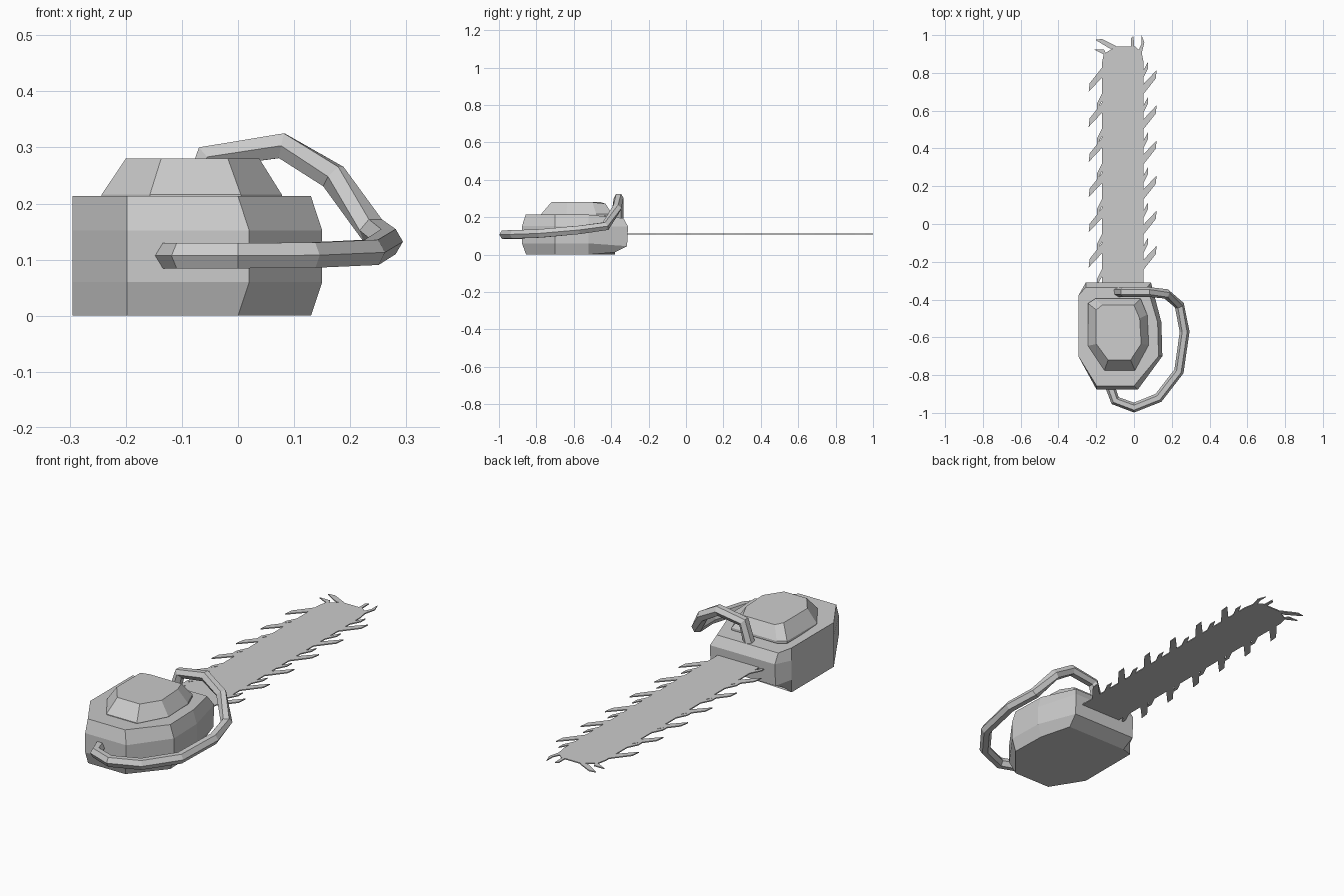
import bpy, bmesh
from mathutils import Vector

if "Cube" in bpy.data.objects:
    bpy.data.objects.remove(bpy.data.objects["Cube"])

GREY = (0.6, 0.6, 0.6, 1)
grey = bpy.data.materials.new("plain grey")
grey.use_nodes = True
grey.diffuse_color = GREY
grey.node_tree.nodes["Principled BSDF"].inputs["Base Color"].default_value = GREY


def finish(name, bm):
    bmesh.ops.recalc_face_normals(bm, faces=bm.faces[:])
    mesh = bpy.data.meshes.new(name)
    bm.to_mesh(mesh)
    bm.free()
    mesh.materials.append(grey)
    obj = bpy.data.objects.new(name, mesh)
    bpy.context.collection.objects.link(obj)
    return obj


def loft(name, rings):
    """Skin a stack of equal-length rings and cap both ends."""
    bm = bmesh.new()
    loops = [[bm.verts.new(p) for p in ring] for ring in rings]
    for a, b in zip(loops, loops[1:]):
        for i in range(len(a)):
            j = (i + 1) % len(a)
            bm.faces.new((a[i], a[j], b[j], b[i]))
    bm.faces.new(loops[0][::-1])
    bm.faces.new(loops[-1])
    return finish(name, bm)


def plates(name, outlines, z, thick):
    """Flat cut-out plates of even thickness."""
    bm = bmesh.new()
    for outline in outlines:
        face = bm.faces.new([bm.verts.new((x, y, z)) for x, y in outline])
        top = bmesh.ops.extrude_face_region(bm, geom=[face])["geom"]
        bmesh.ops.translate(bm, vec=(0, 0, thick),
                            verts=[v for v in top if isinstance(v, bmesh.types.BMVert)])
    return finish(name, bm)


# Engine housing: one outline, pulled in at the right, front and back per level
OUTLINE = [(-0.198, -0.877), (0.02, -0.877), (0.15, -0.70), (0.145, -0.52),
           (0.09, -0.31), (-0.255, -0.31), (-0.295, -0.38), (-0.295, -0.70)]


def housing_ring(z, back_z, side, front, back):
    ring = []
    for x, y in OUTLINE:
        level = z
        if x > 0:
            x -= side
        if y < -0.8:
            y += front
        elif y > -0.35:
            y, level = y - back, back_z
        ring.append((x, y, level))
    return ring


loft("engine_housing", [
    housing_ring(0.0, 0.012, 0.02, 0.022, 0.07),
    housing_ring(0.06, 0.045, 0.0, 0.0, 0.005),
    housing_ring(0.152, 0.15, 0.0, 0.0, 0.0),
    housing_ring(0.213, 0.195, 0.02, 0.02, 0.025),
])

# Raised cover on the housing
COVER_BASE = [(-0.157, -0.775), (0.005, -0.775), (0.078, -0.64), (0.07, -0.48),
              (0.035, -0.395), (-0.205, -0.395), (-0.243, -0.42), (-0.243, -0.645)]
COVER_TOP = [(-0.137, -0.72), (-0.018, -0.72), (0.038, -0.635), (0.03, -0.50),
             (0.0, -0.43), (-0.17, -0.43), (-0.2, -0.455), (-0.2, -0.635)]
loft("engine_cover", [[(x, y, 0.205) for x, y in COVER_BASE],
                      [(x, y, 0.216) for x, y in COVER_BASE],
                      [(x, y, 0.28 if y < -0.44 else 0.272) for x, y in COVER_TOP]])

# Guide bar
BAR_Z, BAR_T = 0.107, 0.005
plates("guide_bar", [[(-0.17, -0.36), (0.05, -0.36), (0.05, 0.86), (0.04, 0.91), (0.005, 0.94),
                      (-0.095, 0.94), (-0.16, 0.90), (-0.17, 0.85)]], BAR_Z, BAR_T)

# Saw teeth: a long and a short one per step, leaning opposite ways on each edge
LONG = [(-0.01, 0.0), (-0.01, 0.055), (0.07, 0.14), (0.065, 0.095)]
SHORT = [(-0.005, 0.09), (-0.005, 0.13), (0.025, 0.185), (0.025, 0.15)]
teeth = []
for i in range(6):
    step = -0.255 + 0.186 * i
    for shape in (LONG, SHORT):
        teeth.append([(0.05 + x, step + y) for x, y in shape])
        teeth.append([(-0.17 - x, step + 0.115 - (y - 0.0)) if shape is SHORT
                      else (-0.17 - x, step + 0.165 - y) for x, y in shape])
plates("side_teeth", teeth, BAR_Z, BAR_T)

# Teeth around the nose of the bar
plates("nose_teeth", [
    [(-0.09, 0.93), (-0.10, 0.945), (-0.17, 0.98), (-0.205, 0.975), (-0.13, 0.93)],
    [(-0.145, 0.895), (-0.16, 0.925), (-0.215, 0.925), (-0.165, 0.90)],
    [(-0.015, 0.935), (0.0, 0.935), (-0.002, 0.995), (-0.015, 0.985)],
    [(0.02, 0.91), (0.04, 0.90), (0.055, 0.96), (0.04, 1.0), (0.04, 0.955)],
], BAR_Z, BAR_T)

# Wrap-around handle
PATH = [(-0.09, -0.36, 0.17), (-0.055, -0.36, 0.283), (0.078, -0.36, 0.303),
        (0.17, -0.37, 0.248), (0.24, -0.43, 0.152), (0.268, -0.57, 0.132),
        (0.238, -0.78, 0.113), (0.13, -0.92, 0.108), (0.0, -0.972, 0.107),
        (-0.1, -0.935, 0.107), (-0.13, -0.85, 0.107)]
curve = bpy.data.curves.new("handle_path", "CURVE")
curve.dimensions = "3D"
curve.twist_mode = "Z_UP"
curve.bevel_depth = 0.026
curve.bevel_resolution = 1
curve.use_fill_caps = True
spline = curve.splines.new("POLY")
spline.points.add(len(PATH) - 1)
for point, co in zip(spline.points, PATH):
    point.co = (*co, 1)
spline.use_smooth = False
curve.materials.append(grey)
handle = bpy.data.objects.new("handle", curve)
bpy.context.collection.objects.link(handle)
